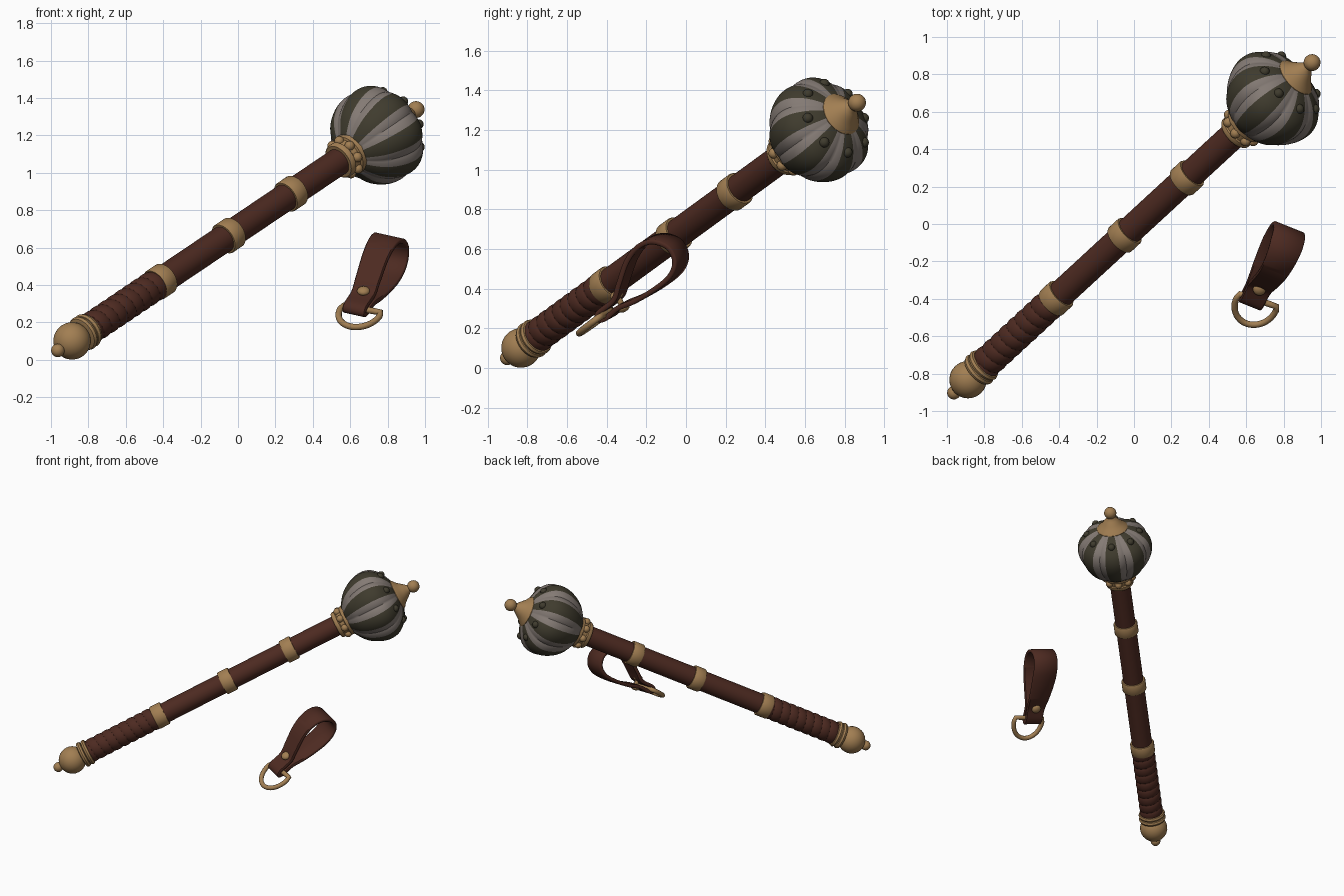
import bpy, bmesh, math
from mathutils import Vector, Matrix

if "Cube" in bpy.data.objects:
    bpy.data.objects.remove(bpy.data.objects["Cube"])

def mat(name, c):
    m = bpy.data.materials.new(name)
    m.diffuse_color = (*c, 1)
    m.use_nodes = True
    m.node_tree.nodes["Principled BSDF"].inputs["Base Color"].default_value = m.diffuse_color
    return m

BRASS = mat("brass", (0.36, 0.21, 0.085))
LEATHER = mat("brown leather", (0.074, 0.023, 0.015))
DARK = mat("dark iron", (0.05, 0.044, 0.027))
STEEL = mat("grey steel", (0.23, 0.195, 0.175))

# Mace frame: local z runs from the pommel button to the finial ball
START, END = Vector((-0.963, -0.902, 0.05)), Vector((0.952, 0.863, 1.338))
AXIS = (END - START).normalized()
LENGTH = (END - START).length
FRAME = Matrix.Translation(START) @ AXIS.to_track_quat('Z', 'Y').to_matrix().to_4x4()

def finish(name, bm, mats, matrix=None, angle=40):
    bmesh.ops.recalc_face_normals(bm, faces=bm.faces)
    me = bpy.data.meshes.new(name)
    bm.to_mesh(me)
    bm.free()
    for m in mats:
        me.materials.append(m)
    ob = bpy.data.objects.new(name, me)
    bpy.context.collection.objects.link(ob)
    if matrix:
        ob.matrix_world = matrix
    bpy.ops.object.select_all(action='DESELECT')
    ob.select_set(True)
    bpy.context.view_layer.objects.active = ob
    bpy.ops.object.shade_smooth_by_angle(angle=math.radians(angle))
    return ob

def skin(bm, rings, closed=False):
    """Join rings of points into a surface, capped unless closed."""
    vs = [[bm.verts.new(p) for p in r] for r in rings]
    n = len(vs[0])
    for i in range(len(vs) if closed else len(vs) - 1):
        a, b = vs[i], vs[(i + 1) % len(vs)]
        for j in range(n):
            bm.faces.new((a[j], a[(j + 1) % n], b[(j + 1) % n], b[j]))
    if not closed:
        bm.faces.new(vs[0])
        bm.faces.new(vs[-1])

def turned(name, prof, mats, seg=40, rad=lambda t, r, a: r):
    """Lathe (height, radius) points about the mace axis."""
    bm = bmesh.new()
    angs = [2 * math.pi * j / seg for j in range(seg)]
    skin(bm, [[(rad(t, r, a) * math.cos(a), rad(t, r, a) * math.sin(a), t) for a in angs]
              for t, r in prof])
    return finish(name, bm, mats, FRAME)

def ball_prof(c, r, lo=-89, hi=89, n=14):
    return [(c + r * math.sin(math.radians(lo + (hi - lo) * i / n)),
             r * math.cos(math.radians(lo + (hi - lo) * i / n))) for i in range(n + 1)]

def spline(pts, closed, k=8):
    """Catmull-Rom resampling of a path."""
    out, n = [], len(pts)
    for i in range(n if closed else n - 1):
        g = lambda q: pts[q % n] if closed else pts[max(0, min(n - 1, q))]
        a, b, c, d = g(i - 1), g(i), g(i + 1), g(i + 2)
        for s in range(k):
            t = s / k
            out.append(0.5 * (2 * b + (c - a) * t + (2 * a - 5 * b + 4 * c - d) * t * t
                              + (3 * b - a - 3 * c + d) * t ** 3))
    return out if closed else out + [pts[-1]]

def studs(name, count, t, r, size, m, phase=0.0):
    bm = bmesh.new()
    for i in range(count):
        a = 2 * math.pi * (i + phase) / count
        bmesh.ops.create_uvsphere(bm, u_segments=16, v_segments=10, radius=size,
                                  matrix=Matrix.Translation((r * math.cos(a), r * math.sin(a), t)))
    finish(name, bm, [m], FRAME)

# Pommel: button, ball and two rings
turned("pommel_button", ball_prof(0.0, 0.036), [BRASS], 24)
turned("pommel_neck", [(0.0, 0.02), (0.04, 0.022)], [BRASS], 24)
turned("pommel_ball", ball_prof(0.115, 0.1), [BRASS])
for i, (t, r) in enumerate([(0.205, 0.098), (0.24, 0.097)]):
    turned(f"pommel_ring_{i + 1}", [(t - .02, r - .025), (t - .014, r - .006), (t, r),
                                    (t + .014, r - .006), (t + .02, r - .025)], [BRASS])

# Shaft and spiral-wrapped grip
turned("shaft", [(0.2, 0.074), (2.36, 0.074)], [LEATHER])
wrap = lambda t, r, a: r + 0.009 * abs(math.sin(math.pi * ((t - 0.25) / 0.065 - a / (2 * math.pi)))) ** 0.5
turned("grip_wrap", [(0.25 + 0.55 * i / 120, 0.076) for i in range(121)], [LEATHER], 40, wrap)

# Brass bands along the shaft
for i, t in enumerate((0.83, 1.385, 1.89)):
    turned(f"shaft_band_{i + 1}", [(t - .043, .072), (t - .043, .084), (t - .036, .088), (t + .036, .088),
                                   (t + .043, .084), (t + .043, .072)], [BRASS])

# Collar below the head, with studs
turned("head_collar", [(2.275, 0.07), (2.275, 0.092), (2.285, 0.1), (2.305, 0.1), (2.312, 0.093), (2.345, 0.098),
                       (2.35, 0.11), (2.375, 0.115), (2.385, 0.1)], [BRASS])
studs("collar_studs", 8, 2.33, 0.096, 0.027, BRASS)

# Ribbed head: dark ribs with steel stripes in the valleys
RIBS = 8
pts = [(2.36, .09), (2.385, .14), (2.44, .208), (2.52, .256), (2.6, .274), (2.67, .258),
       (2.725, .21), (2.76, .15), (2.78, .09)]
prof = [(p.x, p.y) for p in spline([Vector(p) for p in pts], False, 5)]
rib = lambda t, r, a: r * (0.925 + 0.075 * abs(math.cos(RIBS * a / 2)) ** 0.8)
head = turned("mace_head", prof, [DARK, STEEL], 160, rib)
for f in head.data.polygons:
    f.material_index = int(math.cos(RIBS * math.atan2(f.center.y, f.center.x)) < -0.12)
studs("head_studs", RIBS, 2.728, 0.192, 0.027, DARK)

# Finial cap and ball
turned("finial_cap", [(2.74, .085), (2.745, .112), (2.775, .113), (2.785, .105), (2.80, .085), (2.825, .064),
                      (2.85, .044), (2.87, .026), (LENGTH, .022)], [BRASS])
turned("finial_ball", ball_prof(LENGTH, 0.045), [BRASS], 28)

# Hanging strap: leather teardrop loop lying in a plane across W
W = Vector((0.9, -0.36, -0.2)).normalized()
def on_plane(y, z):
    return Vector((0.652 + (0.33 * (y + 0.36) + 0.18 * (z - 0.29)) / 0.9, y, z))
path = spline([on_plane(*p) for p in [
    (-.42, .29), (-.345, .353), (-.318, .43), (-.275, .55), (-.215, .625), (-.14, .652), (-.06, .622),
    (-.027, .55), (-.055, .475), (-.14, .405), (-.235, .35), (-.322, .313), (-.385, .262), (-.422, .255)]], True)
bm, rings = bmesh.new(), []
for i, p in enumerate(path):
    tan = (path[(i + 1) % len(path)] - path[i - 1]).normalized()
    nrm = tan.cross(W).normalized()
    h = 0.066 + 0.024 * max(0, min(1, (p.y + 0.36) / 0.25))
    rings.append([p + W * h * u + nrm * 0.013 * v for u, v in
                  [(-1, -.5), (-.93, -1), (.93, -1), (1, -.5), (1, .5), (.93, 1), (-.93, 1), (-1, .5)]])
skin(bm, rings, True)
finish("strap_loop", bm, [LEATHER], None, 50)

# Rivet through both strands of the strap
bm = bmesh.new()
mid = on_plane(-0.333, 0.336)
axis = Vector((0.0, -0.47, 0.88))
rot = axis.to_track_quat('Z', 'Y').to_matrix().to_4x4()
for s in (-1, 1):
    bmesh.ops.create_uvsphere(bm, u_segments=20, v_segments=12, radius=0.035,
                              matrix=Matrix.Translation(mid + axis * 0.036 * s) @ rot
                              @ Matrix.Diagonal((1, 1, 0.65, 1)))
bmesh.ops.create_cone(bm, cap_ends=True, segments=16, radius1=0.015, radius2=0.015, depth=0.07,
                      matrix=Matrix.Translation(mid) @ rot)
finish("strap_rivet", bm, [BRASS])

# D-shaped ring held in the strap fold
E = Vector((-0.08, -0.165, -0.125)).normalized()
X = Vector((0.94, -0.32, -0.18))
X = (X - E * X.dot(E)).normalized()
N = X.cross(E)
C = Vector((0.664, -0.408, 0.272))
ring = [C + X * (-0.105 + 0.21 * i / 6) for i in range(7)]
ring += [C + X * 0.112 * math.cos(a) + E * (0.03 + 0.138 * math.sin(a))
         for a in (math.pi * i / 24 for i in range(25))]
bm, rings = bmesh.new(), []
for i, p in enumerate(ring):
    tan = (ring[(i + 1) % len(ring)] - ring[i - 1]).normalized()
    side = tan.cross(N).normalized()
    rings.append([p + 0.017 * (side * math.cos(a) + N * math.sin(a))
                  for a in (2 * math.pi * j / 12 for j in range(12))])
skin(bm, rings, True)
finish("strap_ring", bm, [BRASS], None, 70)
